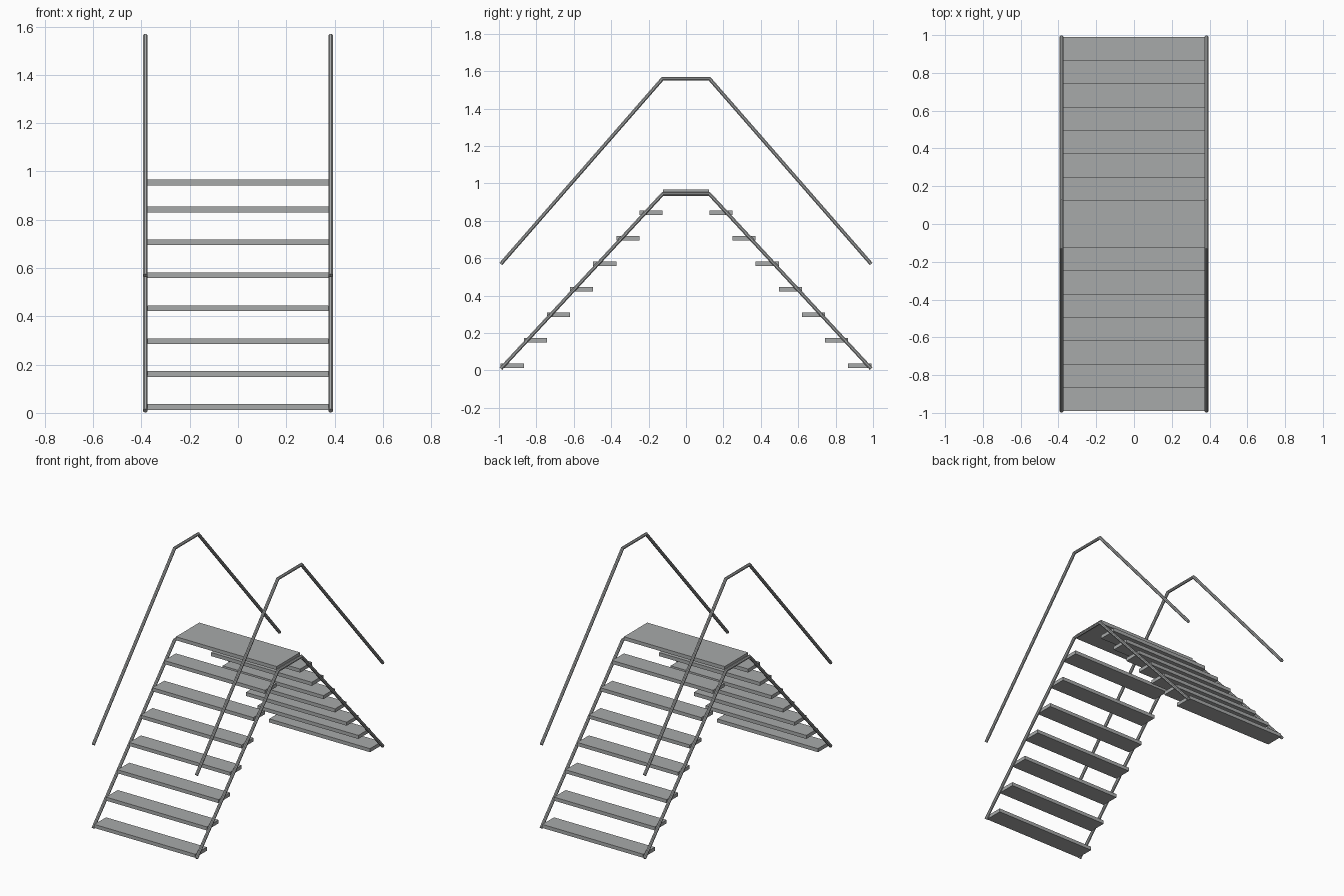
import bpy, bmesh, math
from mathutils import Vector

cube = bpy.data.objects.get("Cube")
if cube:
    bpy.data.objects.remove(cube, do_unlink=True)

# One flat metal grey
GREY = (0.39, 0.40, 0.40, 1.0)
metal = bpy.data.materials.new("metal grey")
metal.use_nodes = True
metal.diffuse_color = GREY
metal.node_tree.nodes["Principled BSDF"].inputs["Base Color"].default_value = GREY


def add_object(name, bm):
    bmesh.ops.recalc_face_normals(bm, faces=bm.faces)
    mesh = bpy.data.meshes.new(name)
    bm.to_mesh(mesh)
    bm.free()
    mesh.materials.append(metal)
    obj = bpy.data.objects.new(name, mesh)
    bpy.context.collection.objects.link(obj)
    return obj


def slab(name, size, centre):
    bm = bmesh.new()
    bmesh.ops.create_cube(bm, size=1.0)
    bmesh.ops.scale(bm, vec=size, verts=bm.verts)
    bmesh.ops.translate(bm, vec=centre, verts=bm.verts)
    return add_object(name, bm)


def rail(name, x, path, radius=0.0105, sides=8):
    """Round bar swept along a (y, z) path with mitred corners."""
    bm = bmesh.new()
    pts = [Vector(p) for p in path]
    dirs = [(b - a).normalized() for a, b in zip(pts, pts[1:])]
    rings = []
    for i, p in enumerate(pts):
        before, after = dirs[max(i - 1, 0)], dirs[min(i, len(dirs) - 1)]
        tangent = (before + after).normalized()
        across = Vector((-tangent.y, tangent.x)) / tangent.dot(after)
        ring = []
        for k in range(sides):
            a = 2 * math.pi * (k + 0.5) / sides
            q = p + across * radius * math.sin(a)
            ring.append(bm.verts.new((x + radius * math.cos(a), q.x, q.y)))
        rings.append(ring)
    for r0, r1 in zip(rings, rings[1:]):
        for k in range(sides):
            n = (k + 1) % sides
            bm.faces.new((r0[k], r0[n], r1[n], r1[k]))
    bm.faces.new(rings[0])
    bm.faces.new(rings[-1])
    return add_object(name, bm)


# Stringers under the treads and handrails above, one pair on each side
RAIL_X = 0.384
END_Y, TOP_Y = 0.99, 0.125
for side, sx in (("left", 1), ("right", -1)):
    for part, low, high in (("stringer", 0.009, 0.943), ("handrail", 0.569, 1.56)):
        rail(f"{side}_{part}", sx * RAIL_X,
             [(-END_Y, low), (-TOP_Y, high), (TOP_Y, high), (END_Y, low)])

# Seven treads on each flight
WIDTH, THICK, DEPTH = 0.75, 0.024, 0.124
STEPS, FIRST_Z, RISE = 7, 0.024, 0.1365
for flight, sy in (("front", -1), ("back", 1)):
    for i in range(STEPS):
        y = 0.929 - i * 0.1237
        slab(f"{flight}_tread_{i + 1}", (WIDTH, DEPTH, THICK),
             (0, sy * y, FIRST_Z + i * RISE))

# Platform at the top
slab("top_platform", (WIDTH, 0.248, THICK), (0, 0, 0.955))
